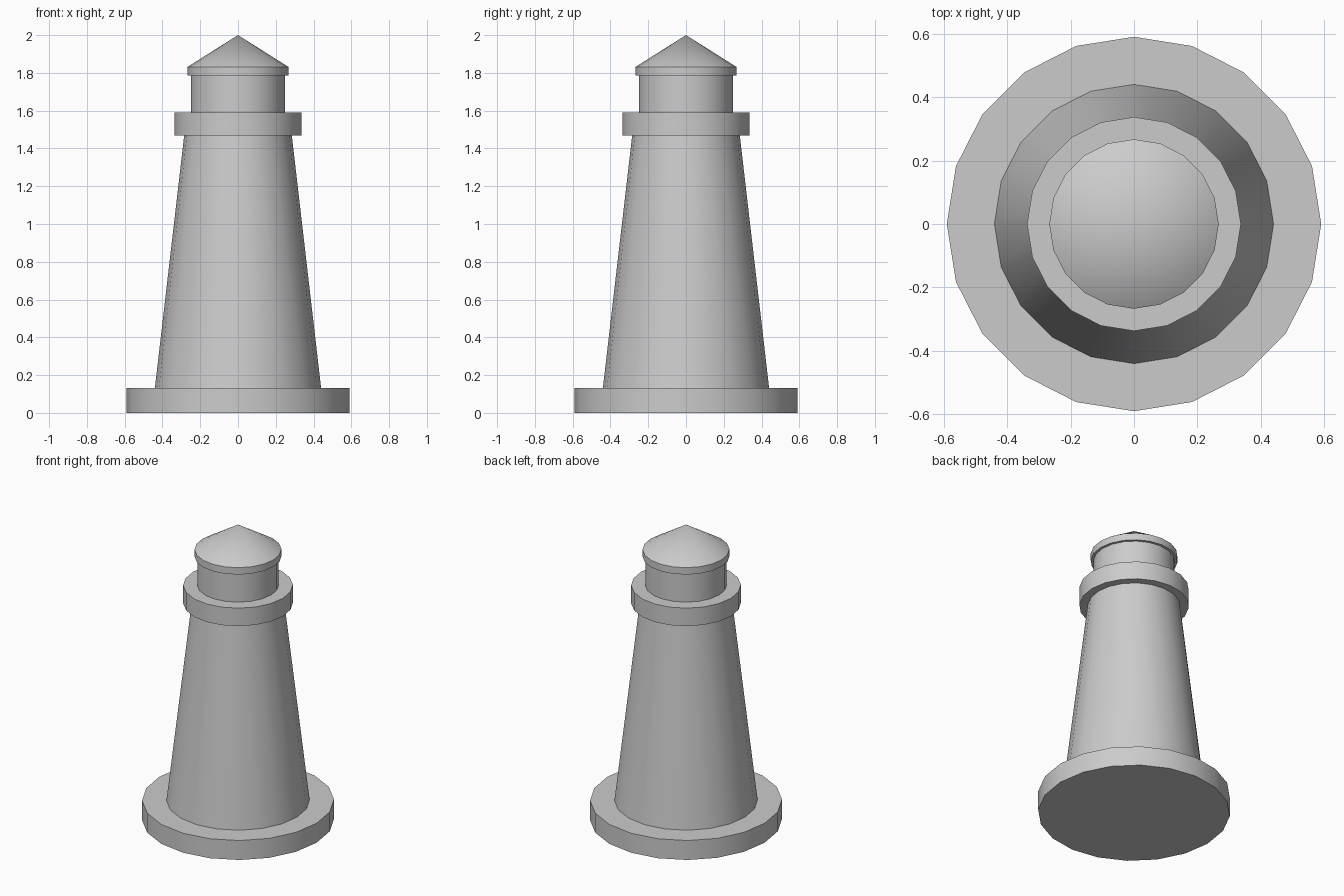
import bpy

if "Cube" in bpy.data.objects:
    bpy.data.objects.remove(bpy.data.objects["Cube"])

SIDES = 20


def ring(name, r_bottom, r_top, z0, z1):
    """Round tapered section standing between two heights."""
    bpy.ops.mesh.primitive_cone_add(
        vertices=SIDES, radius1=r_bottom, radius2=r_top,
        depth=z1 - z0, location=(0, 0, (z0 + z1) / 2))
    finish(name)


def finish(name):
    bpy.context.object.name = name
    bpy.ops.object.shade_smooth_by_angle()


# Base, tower, gallery and lantern room, stacked
ring("base", 0.59, 0.59, 0.0, 0.132)
ring("tower", 0.44, 0.285, 0.132, 1.468)
ring("gallery", 0.337, 0.337, 1.468, 1.59)
ring("lantern_room", 0.25, 0.25, 1.59, 1.785)

# Roof: short eave band with a pointed cap
ring("roof_eave", 0.267, 0.267, 1.785, 1.832)
ring("roof_cap", 0.267, 0.0, 1.832, 2.0)
